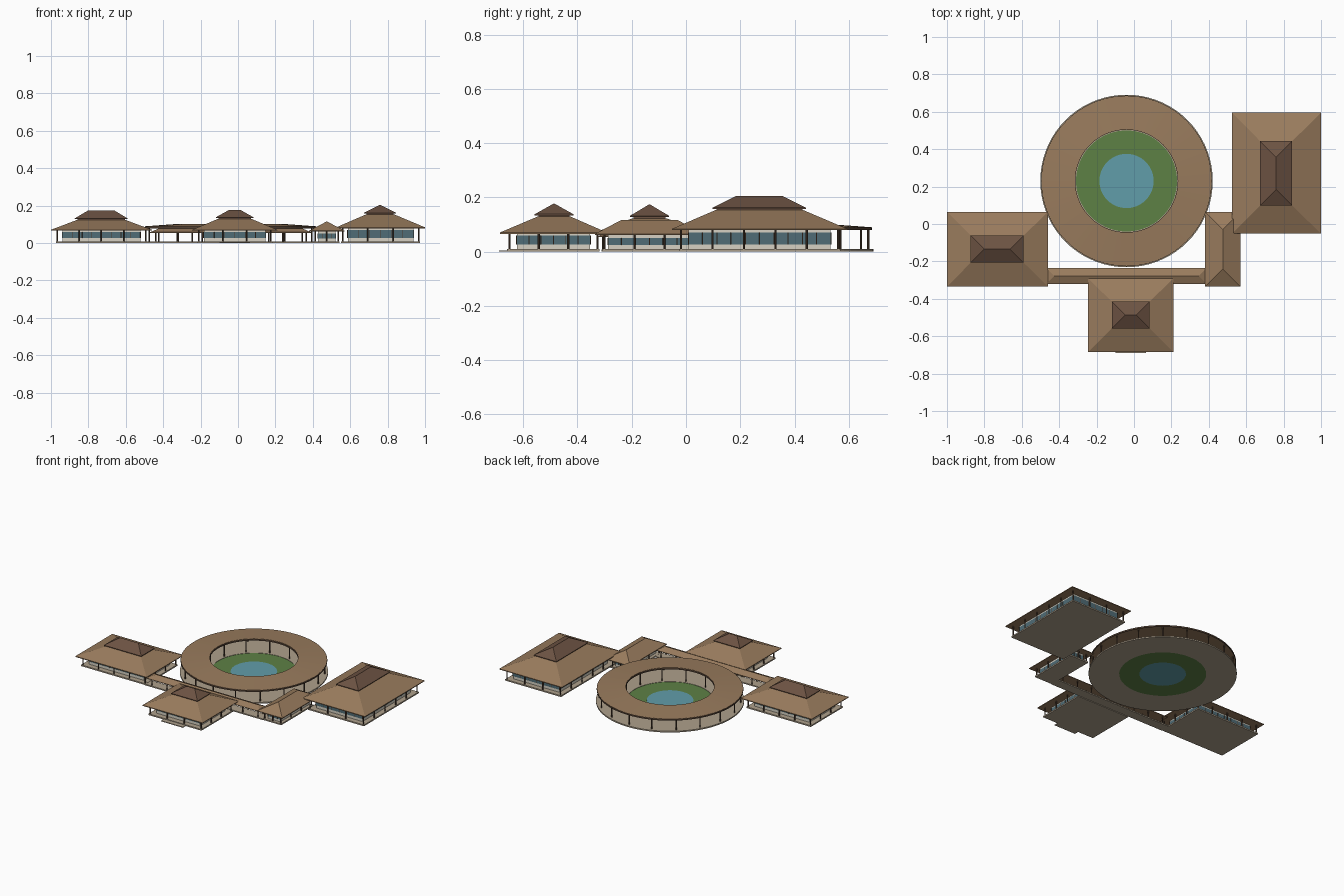
import bpy, bmesh
from math import sin, cos, pi

if "Cube" in bpy.data.objects:
    bpy.data.objects.remove(bpy.data.objects["Cube"])

def mat(name, r, g, b):
    m = bpy.data.materials.new(name)
    m.diffuse_color = (r, g, b, 1)
    m.use_nodes = True
    m.node_tree.nodes["Principled BSDF"].inputs["Base Color"].default_value = m.diffuse_color
    return m

ROOF = mat("thatch", .32, .20, .11)
CAP = mat("dark_thatch", .15, .085, .055)
DECK = mat("deck", .42, .35, .26)
WALL = mat("wall", .68, .64, .55)
GLASS = mat("glass", .08, .15, .18)
WOOD = mat("dark_wood", .09, .055, .035)
GRASS = mat("grass", .11, .22, .06)
WATER = mat("water", .12, .34, .40)

def finish(bm, name, m):
    bmesh.ops.recalc_face_normals(bm, faces=bm.faces)
    me = bpy.data.meshes.new(name)
    bm.to_mesh(me)
    bm.free()
    me.materials.append(m)
    ob = bpy.data.objects.new(name, me)
    bpy.context.collection.objects.link(ob)
    return ob

def loft(name, m, loops):
    """Stack of rectangles (x0, x1, y0, y1, z) joined by side walls and capped."""
    bm = bmesh.new()
    rings = [[bm.verts.new(p) for p in ((a, c, z), (b, c, z), (b, d, z), (a, d, z))]
             for a, b, c, d, z in loops]
    for r, s in zip(rings, rings[1:]):
        for i in range(4):
            bm.faces.new((r[i], r[(i+1) % 4], s[(i+1) % 4], s[i]))
    bm.faces.new(rings[0])
    bm.faces.new(rings[-1])
    bmesh.ops.remove_doubles(bm, verts=bm.verts, dist=1e-5)
    return finish(bm, name, m)

def box(name, m, r, z0, z1):
    return loft(name, m, [(*r, z0), (*r, z1)])

def inset(r, d):
    return (r[0]+d, r[1]-d, r[2]+d, r[3]-d)

def hip(name, m, r, z0, z1, fascia=.005, ratio=1):
    """Hipped roof ending in a ridge along the long side."""
    w, l = r[1]-r[0], r[3]-r[2]
    d = min(w, l)/2
    top = (r[0]+d, r[1]-d, r[2]+d, r[3]-d)
    loft(name, m, [(*r, z0), (*r, z0+fascia), (*top, z1)])

def posts(name, pts, z0, z1, rad=.004):
    bm = bmesh.new()
    for x, y in pts:
        res = bmesh.ops.create_cone(bm, cap_ends=True, segments=8, radius1=rad,
                                    radius2=rad, depth=z1-z0)
        bmesh.ops.translate(bm, verts=res["verts"], vec=(x, y, (z0+z1)/2))
    finish(bm, name, WOOD)

def border(r, nx, ny):
    a, b, c, d = r
    pts = [(a+(b-a)*i/nx, y) for i in range(nx+1) for y in (c, d)]
    return pts + [(x, c+(d-c)*j/ny) for j in range(1, ny) for x in (a, b)]

def building(name, r, nx, ny, eave, gz, wall_in=.062):
    """Deck, glazed walls and verandah posts under an eave rectangle."""
    box(name+"_deck", DECK, inset(r, .026), 0, .009)
    w = inset(r, wall_in)
    box(name+"_walls", WALL, w, .009, eave+.002)
    box(name+"_glazing", GLASS, inset(w, -.0015), *gz)
    posts(name+"_posts", border(inset(r, .034), nx, ny), .009, eave+.001)
    # window mullions
    posts(name+"_mullions", border(inset(w, -.001), nx*2, ny*2), gz[0], gz[1], .002)

def pavilion(name, r, up, nx, ny, eave, mid, low, apex, gz):
    building(name, r, nx, ny, eave, gz)
    neck = inset(up, .010)
    loft(name+"_lower_roof", ROOF, [(*r, eave), (*r, eave+.005), (*neck, mid)])
    box(name+"_roof_neck", CAP, inset(up, .014), mid-.01, low+.003)
    hip(name+"_upper_roof", CAP, up, low, apex, .004)

# two-tier pavilions
pavilion("left_pavilion", (-1, -.46, -.335, .065), (-.873, -.59, -.207, -.062),
         4, 3, .066, .123, .128, .175, (.027, .058))
pavilion("front_pavilion", (-.245, .21, -.685, -.292), (-.118, .083, -.558, -.415),
         3, 3, .066, .129, .134, .178, (.027, .060))
pavilion("right_pavilion", (.525, 1, -.052, .595), (.674, .846, .098, .443),
         3, 5, .079, .153, .158, .205, (.027, .070))
box("front_step", DECK, (-.1, .065, -.69, -.655), 0, .005)

# small link house
link = (.38, .57, -.335, .065)
building("link_house", link, 2, 3, .061, (.025, .05), .048)
hip("link_house_roof", ROOF, link, .061, .116)

# covered walkway
box("walkway_deck", DECK, (-.49, .41, -.312, -.245), 0, .008)
hip("walkway_roof", ROOF, (-.47, .39, -.322, -.235), .054, .077, .004)
posts("walkway_posts", [(-.44+.115*i, y) for i in range(8) for y in (-.306, -.25)],
      .008, .056, .0035)

# ring gallery around the garden
CX, CY, N = -.04, .23, 72

def lathe(name, m, prof):
    """Closed (radius, z) profile turned about the courtyard centre."""
    bm = bmesh.new()
    cols = [[bm.verts.new((CX+r*cos(2*pi*k/N), CY+r*sin(2*pi*k/N), z)) for r, z in prof]
            for k in range(N)]
    n = len(prof)
    for k in range(N):
        a, b = cols[k], cols[(k+1) % N]
        for i in range(n):
            j = (i+1) % n
            bm.faces.new((a[i], b[i], b[j], a[j]))
    return finish(bm, name, m)

def circle(rad, n):
    return [(CX+rad*cos(2*pi*(k+.5)/n), CY+rad*sin(2*pi*(k+.5)/n)) for k in range(n)]

lathe("ring_deck", DECK, [(.27, 0), (.461, 0), (.461, .009), (.27, .009)])
lathe("ring_roof", ROOF, [(.276, .092), (.454, .080), (.454, .090), (.276, .103)])
lathe("ring_outer_fascia", WOOD, [(.451, .079), (.456, .079), (.456, .089), (.451, .089)])
lathe("ring_inner_fascia", WOOD, [(.274, .091), (.279, .091), (.279, .101), (.274, .101)])
posts("ring_outer_posts", circle(.442, 18), .009, .084)
posts("ring_inner_posts", circle(.288, 12), .009, .095)
lathe("garden_lawn", GRASS, [(.144, 0), (.271, 0), (.271, .007), (.144, .007)])

# pond
bm = bmesh.new()
res = bmesh.ops.create_cone(bm, cap_ends=True, segments=N, radius1=.145, radius2=.145, depth=.008)
bmesh.ops.translate(bm, verts=res["verts"], vec=(CX, CY, .004))
finish(bm, "pond", WATER)
